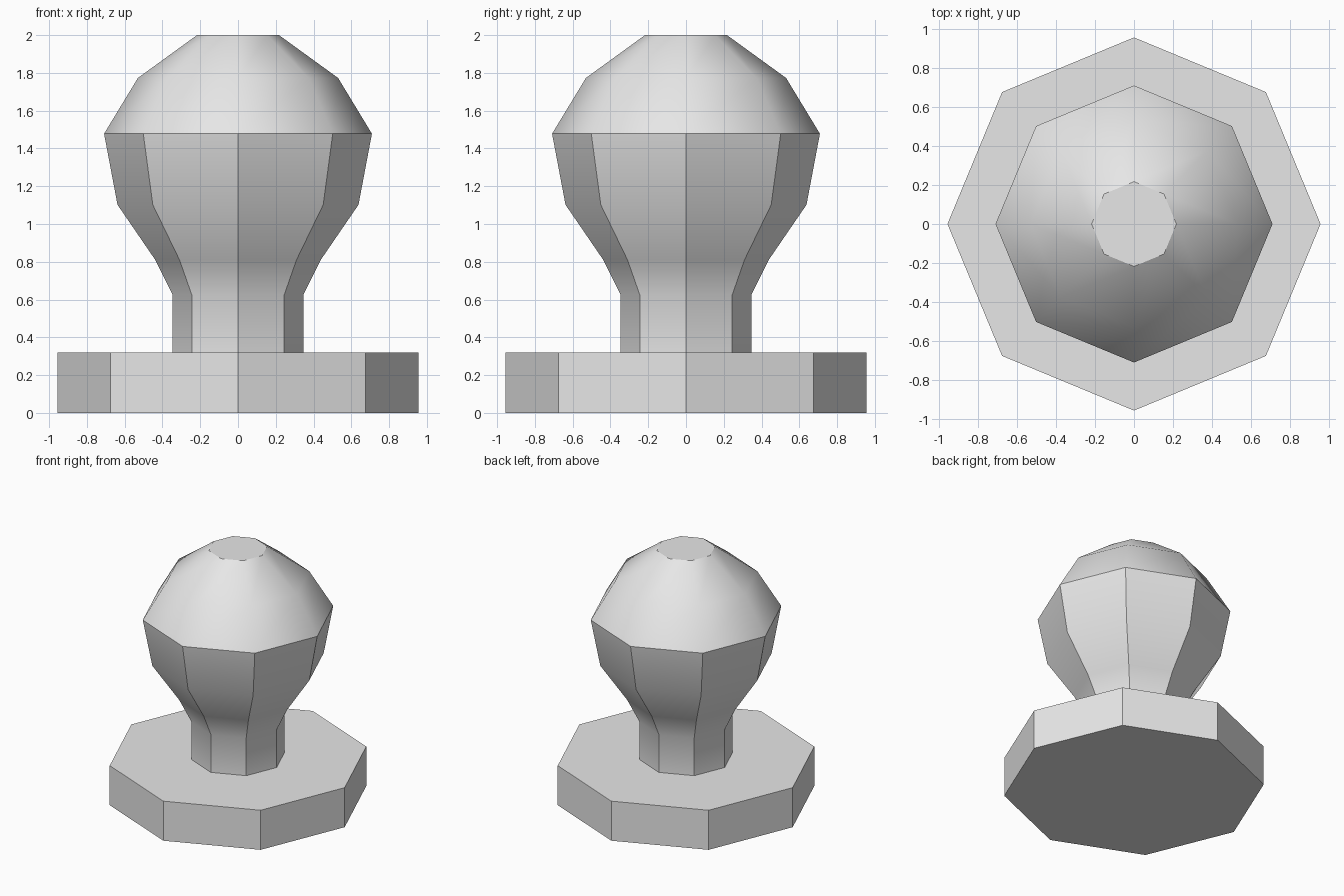
import bpy, bmesh, math

if "Cube" in bpy.data.objects:
    bpy.data.objects.remove(bpy.data.objects["Cube"])

SIDES = 8
RIM = 1.478  # widest ring of the knob

grey = bpy.data.materials.new("light_grey")
grey.diffuse_color = (0.8, 0.8, 0.8, 1)
grey.use_nodes = True
grey.node_tree.nodes["Principled BSDF"].inputs["Base Color"].default_value = grey.diffuse_color


def lathe(name, profile, smooth, cap_bottom):
    """Spin (radius, z) points into an eight-sided solid with corners on the axes."""
    bm = bmesh.new()
    rings = []
    for r, z in profile:
        rings.append([bm.verts.new((r * math.cos(2 * math.pi * i / SIDES),
                                    r * math.sin(2 * math.pi * i / SIDES), z))
                      for i in range(SIDES)])
    for a, b in zip(rings, rings[1:]):
        for i in range(SIDES):
            j = (i + 1) % SIDES
            bm.faces.new((a[i], a[j], b[j], b[i])).smooth = smooth
    bm.faces.new(rings[-1])
    if cap_bottom:
        bm.faces.new(rings[0][::-1])
    # Crisp upright edges below the rim, crisp rim and crisp top edge
    for e in bm.edges:
        z0, z1 = sorted(v.co.z for v in e.verts)
        upright = z1 - z0 > 0.01
        if (upright and z1 < RIM + 0.01) or (not upright and (abs(z0 - RIM) < 0.01 or z0 > 1.99)):
            e.smooth = False
    me = bpy.data.meshes.new(name)
    bm.to_mesh(me)
    bm.free()
    me.materials.append(grey)
    ob = bpy.data.objects.new(name, me)
    bpy.context.collection.objects.link(ob)
    return ob


# Flat octagonal foot
lathe("base", [(0.955, 0), (0.955, 0.32)], False, True)

# Neck flaring into a faceted knob
lathe("knob", [(0.346, 0.32), (0.346, 0.625), (0.438, 0.81), (0.638, 1.102),
               (0.709, RIM), (0.53, 1.773), (0.217, 2.0)], True, False)
